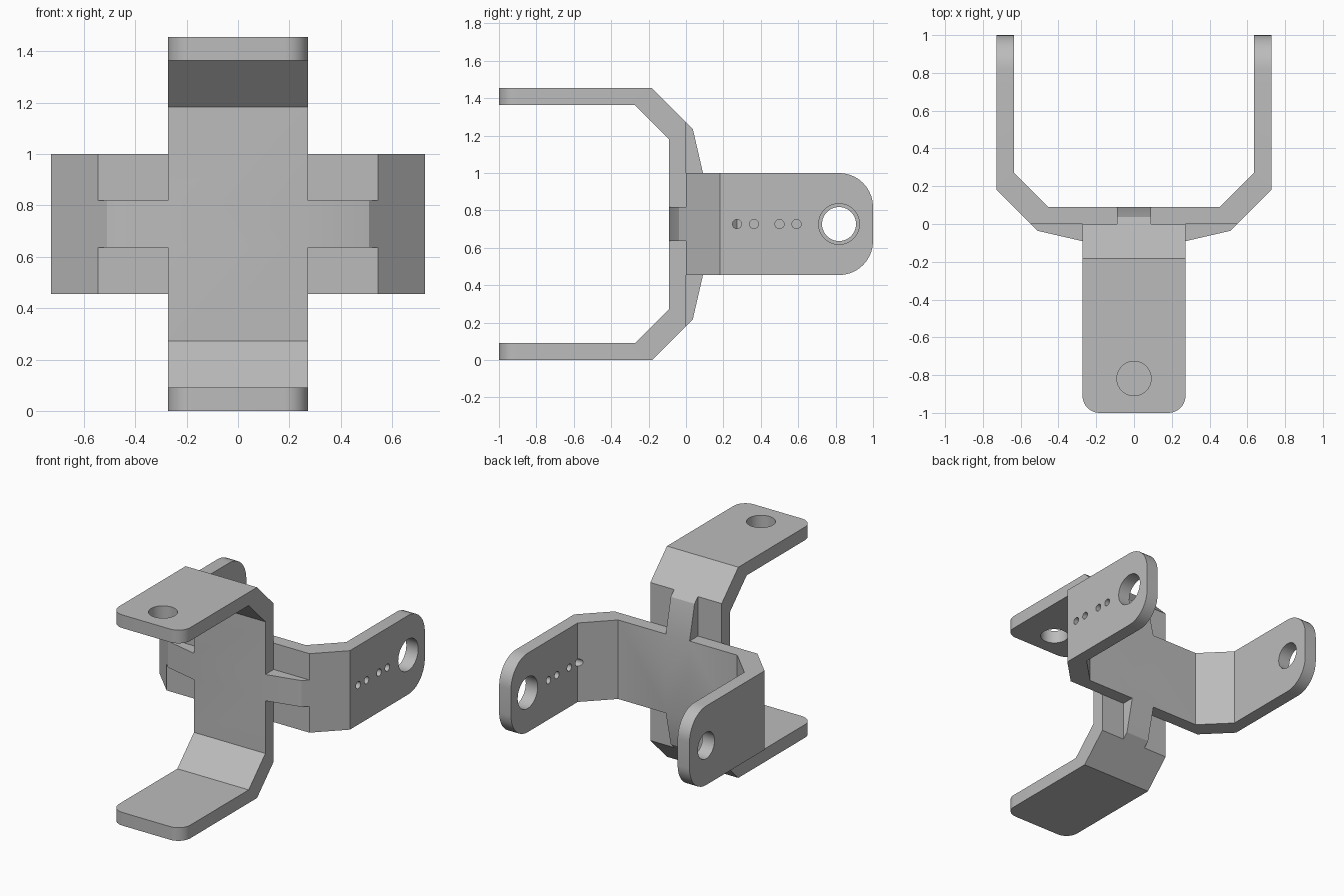
import bpy, bmesh, math
from mathutils import Matrix, Vector

U = 1 / 11          # plate thickness, the unit for every size below

cube = bpy.data.objects.get("Cube")
if cube:
    bpy.data.objects.remove(cube)

steel = bpy.data.materials.new("plain grey")
steel.use_nodes = True
GREY = (0.5, 0.5, 0.5, 1)
steel.diffuse_color = GREY
steel.node_tree.nodes["Principled BSDF"].inputs["Base Color"].default_value = GREY

# Local axes: x across the arms, y along the arms, z across the plate width
LEVEL = Matrix.Translation((0, 0, 8 * U)) @ Matrix.Scale(U, 4)
UPRIGHT = LEVEL @ Matrix(((0, 0, -1, 0), (0, -1, 0, 0), (-1, 0, 0, 0), (0, 0, 0, 1)))


def finish(bm, name, frame):
    bm.transform(frame)
    bmesh.ops.recalc_face_normals(bm, faces=bm.faces)
    mesh = bpy.data.meshes.new(name)
    bm.to_mesh(mesh)
    bm.free()
    mesh.materials.append(steel)
    obj = bpy.data.objects.new(name, mesh)
    bpy.context.collection.objects.link(obj)
    return obj


def prism(name, half_profile, half_width, frame, corner=0):
    """Extrude a mirrored profile; optionally round the arm tips."""
    profile = half_profile + [(-x, y) for x, y in reversed(half_profile)]
    bm = bmesh.new()
    face = bm.faces.new([bm.verts.new((x, y, -half_width)) for x, y in profile])
    ext = bmesh.ops.extrude_face_region(bm, geom=[face])["geom"]
    bmesh.ops.translate(bm, vec=(0, 0, 2 * half_width),
                        verts=[v for v in ext if isinstance(v, bmesh.types.BMVert)])
    if corner:
        tips = [e for e in bm.edges
                if all(v.co.y > 10.9 for v in e.verts)
                and abs(e.verts[0].co.z - e.verts[1].co.z) < 0.01]
        bmesh.ops.bevel(bm, geom=tips, offset=corner, segments=10,
                        profile=0.5, affect='EDGES')
    return finish(bm, name, frame)


def drill(name, x, y, radius, frame):
    bm = bmesh.new()
    turn = Matrix.Translation((x, y, 0)) @ Matrix.Rotation(math.pi / 2, 4, 'Y')
    bmesh.ops.create_cone(bm, cap_ends=True, segments=40, radius1=radius,
                          radius2=radius, depth=2, matrix=turn)
    return finish(bm, name, frame)


def combine(target, other, operation):
    mod = target.modifiers.new(operation.lower(), 'BOOLEAN')
    mod.operation = operation
    mod.solver = 'EXACT'
    mod.object = other
    bpy.ops.object.select_all(action='DESELECT')
    bpy.context.view_layer.objects.active = target
    target.select_set(True)
    bpy.ops.object.modifier_apply(modifier=mod.name)
    bpy.data.objects.remove(other)


# Bent U strap, and the narrow rib that passes through the other strap
strap = [(6, 0), (8, 2), (8, 11), (7, 11), (7, 3), (5, 1)]
rib = [(3, -1), (5.6, -0.4), (6, 0), (5, 0.5)]

body = prism("cross_yoke", strap, 3, LEVEL, 2)
combine(body, prism("upright_strap", strap, 3, UPRIGHT, 1), 'UNION')
for frame in (LEVEL, UPRIGHT):
    combine(body, prism("rib", rib, 1, frame), 'UNION')

# Pivot holes of two sizes, and a row of small holes on one arm of each strap
for frame in (LEVEL, UPRIGHT):
    holes = [(7.5, 9, 1.2), (-7.5, 9, 1)]
    holes += [(7.5, y, 0.27) for y in (3, 4, 5.5, 6.5)]
    for x, y, radius in holes:
        combine(body, drill("hole_cutter", x, y, radius, frame), 'DIFFERENCE')

bpy.ops.object.shade_smooth_by_angle(angle=math.radians(25))
